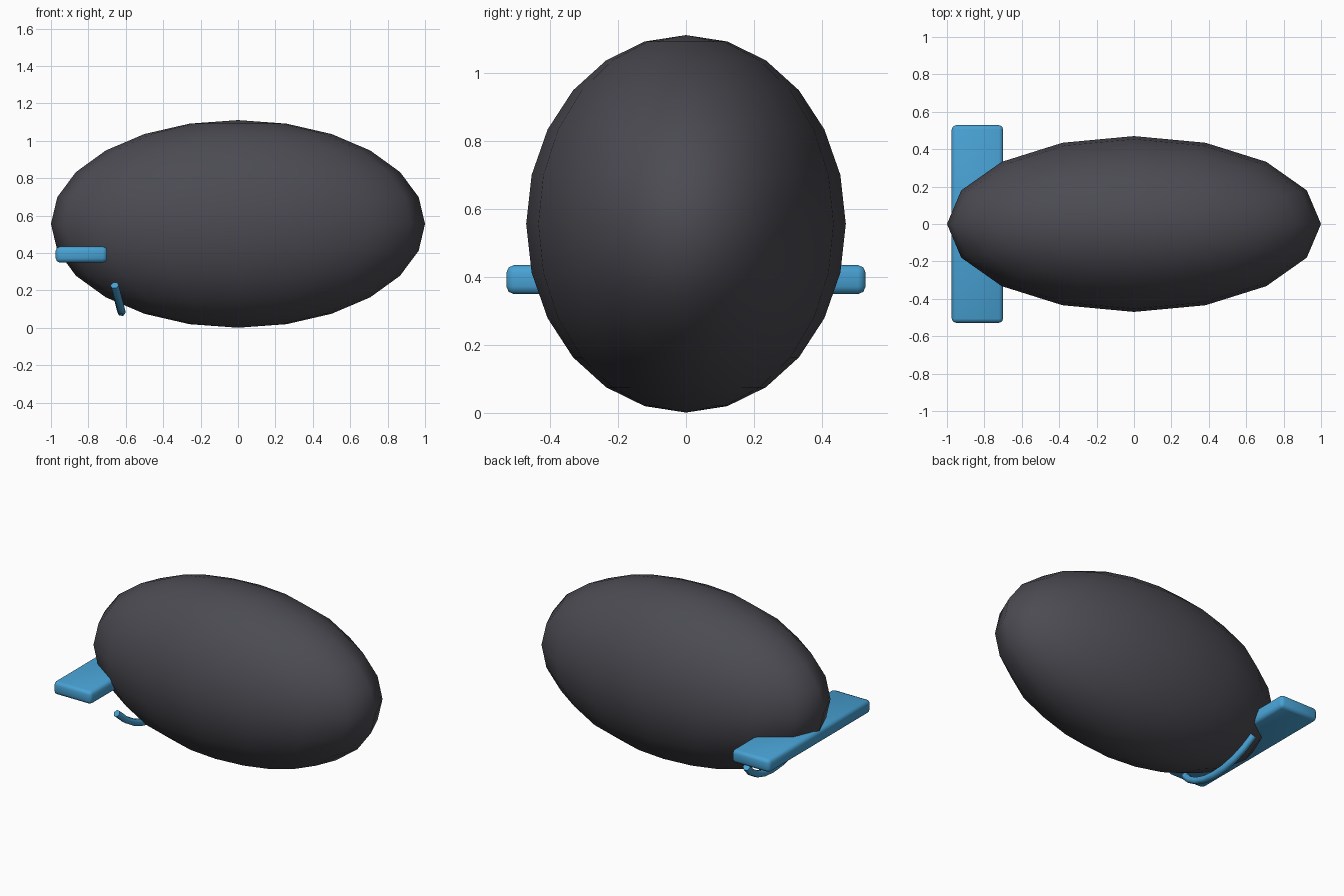
import bpy
from math import sin, cos, radians, pi
from mathutils import Vector

if "Cube" in bpy.data.objects:
    bpy.data.objects.remove(bpy.data.objects["Cube"])


def material(name, color):
    m = bpy.data.materials.new(name)
    m.diffuse_color = (*color, 1)
    m.use_nodes = True
    m.node_tree.nodes["Principled BSDF"].inputs["Base Color"].default_value = m.diffuse_color
    return m


dark = material("dark_grey", (0.07, 0.07, 0.085))
blue = material("blue", (0.065, 0.36, 0.66))


def finish(name, mat):
    ob = bpy.context.object
    ob.name = name
    ob.data.materials.append(mat)
    return ob


# Body: stretched low-poly sphere, smooth shaded
bpy.ops.mesh.primitive_uv_sphere_add(segments=16, ring_count=12, radius=1,
                                     location=(0, 0, 0.556))
body = finish("body", dark)
body.scale = (1, 0.47, 0.555)
bpy.ops.object.shade_smooth()

# Cross bar: rounded plate through the narrow end
bpy.ops.mesh.primitive_cube_add(size=1, location=(-0.837, 0, 0.392))
bar = finish("cross_plate", blue)
bar.scale = (0.275, 1.056, 0.085)
bpy.ops.object.transform_apply(location=False, rotation=False, scale=True)
bevel = bar.modifiers.new("round", 'BEVEL')
bevel.width = 0.022
bevel.segments = 2
bpy.ops.object.shade_smooth()

# Curved strip: tube bent along a tilted arc under the body
top = Vector((-0.66, 0, 0.228))
down = Vector((0.037, 0, -0.143))
half_angle = radians(50)
radius = 0.315 / sin(half_angle)
curve = bpy.data.curves.new("curved_strip", 'CURVE')
curve.dimensions = '3D'
curve.bevel_depth = 0.023
curve.bevel_resolution = 1
curve.use_fill_caps = True
spline = curve.splines.new('POLY')
steps = 8
spline.points.add(steps)
for i, p in enumerate(spline.points):
    a = half_angle * (2 * i / steps - 1)
    drop = (cos(a) - cos(half_angle)) / (1 - cos(half_angle))
    pos = top + down * drop + Vector((0, radius * sin(a), 0))
    p.co = (*pos, 1)
strip = bpy.data.objects.new("curved_strip", curve)
bpy.context.collection.objects.link(strip)
curve.materials.append(blue)
spline.use_smooth = True
